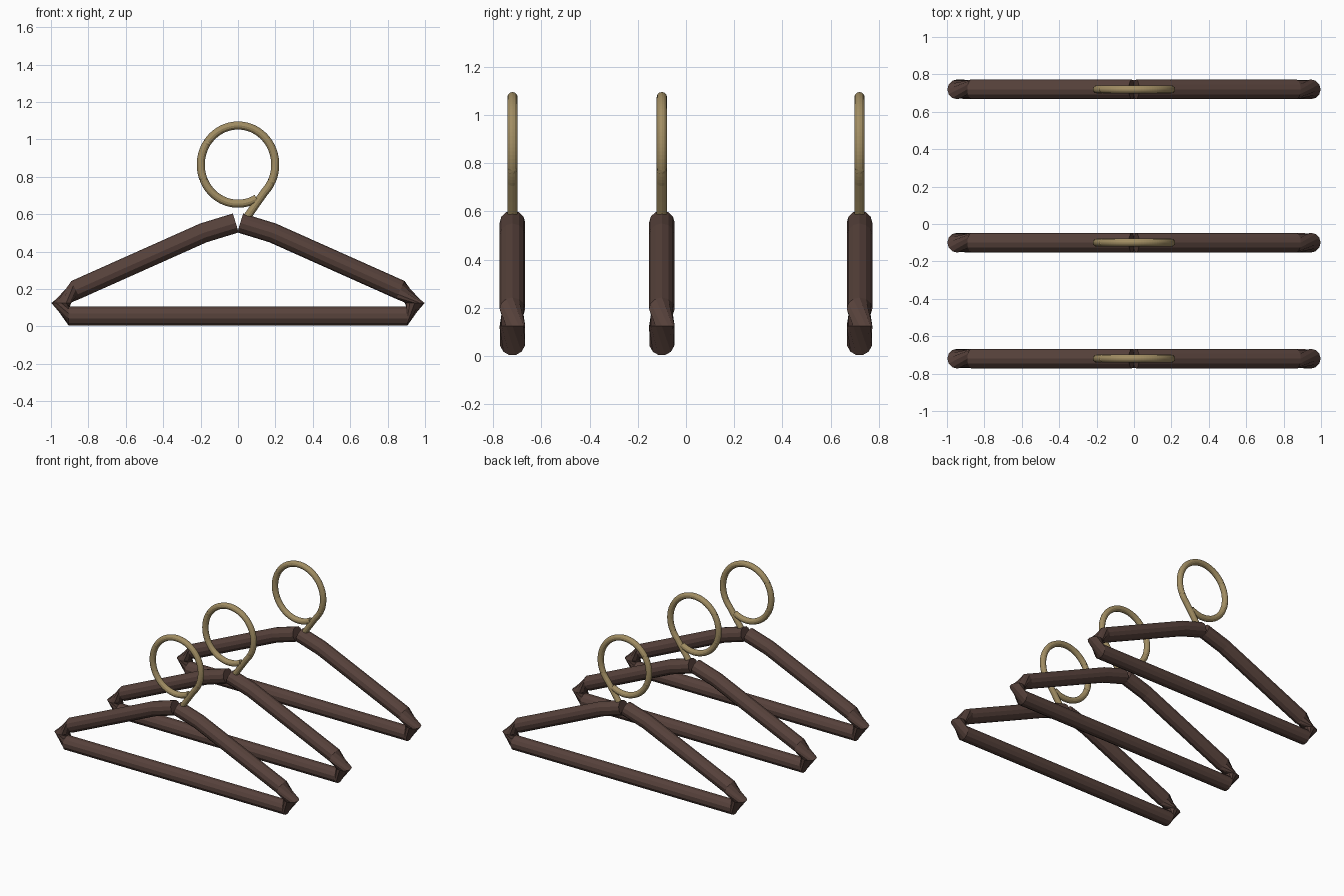
import bpy, bmesh, math
from mathutils import Vector

cube = bpy.data.objects.get("Cube")
if cube:
    bpy.data.objects.remove(cube, do_unlink=True)


def material(name, rgb):
    mat = bpy.data.materials.new(name)
    mat.use_nodes = True
    mat.diffuse_color = (*rgb, 1)
    bsdf = next(n for n in mat.node_tree.nodes if n.type == 'BSDF_PRINCIPLED')
    bsdf.inputs["Base Color"].default_value = (*rgb, 1)
    return mat


def tube(name, stations, radius, sides, mat):
    """Sweep a ring; station = x, z, angle of the outward normal, roll (degrees)."""
    bm = bmesh.new()
    rings = []
    for x, z, angle, roll in stations:
        a = math.radians(angle)
        out = Vector((math.cos(a), 0, math.sin(a)))
        ring = []
        for i in range(sides):
            t = math.tau * i / sides + math.radians(roll)
            offset = out * math.cos(t) + Vector((0, math.sin(t), 0))
            ring.append(bm.verts.new(Vector((x, 0, z)) + offset * radius))
        rings.append(ring)
    for a, b in zip(rings, rings[1:]):
        for i in range(sides):
            j = (i + 1) % sides
            bm.faces.new((a[i], a[j], b[j], b[i]))
    bm.faces.new(rings[0])
    bm.faces.new(rings[-1])
    bmesh.ops.recalc_face_normals(bm, faces=bm.faces)
    mesh = bpy.data.meshes.new(name)
    bm.to_mesh(mesh)
    bm.free()
    mesh.materials.append(mat)
    return mesh


wood = material("dark_brown_wood", (0.095, 0.054, 0.044))
brass = material("aged_brass", (0.36, 0.27, 0.125))

# Body: right arm from the apex, twisted corner, bar, then back up the left arm
half = [(0.012, 0.553, 73, 0), (0.185, 0.50, 70, 0), (0.868, 0.195, 64, 0),
        (0.945, 0.125, 0, 60), (0.905, 0.055, -90, 105)]
other = [(-x, z, -180 - a, 210 - r) for x, z, a, r in reversed(half)]
body = tube("hanger_body", half + other, 0.053, 12, wood)

# Hook: short stem, then a wire ring with three twisted joints
joints = (-25, 147, 203)
stations = [(0.035, 0.565, -45, 0), (0.095, 0.652, -42, 0)]
for deg in range(-44, 302, 4):
    a = math.radians(deg)
    roll = sum(60 for j in joints if deg > j)
    stations.append((0.199 * math.cos(a), 0.865 + 0.209 * math.sin(a), deg, roll))
hook = tube("hanger_hook", stations, 0.0215, 12, brass)

# Three matching hangers in a row
for place, y in (("front", -0.72), ("middle", -0.10), ("back", 0.72)):
    for part, mesh in (("body", body), ("hook", hook)):
        obj = bpy.data.objects.new(f"{place}_hanger_{part}", mesh)
        obj.location.y = y
        bpy.context.collection.objects.link(obj)
